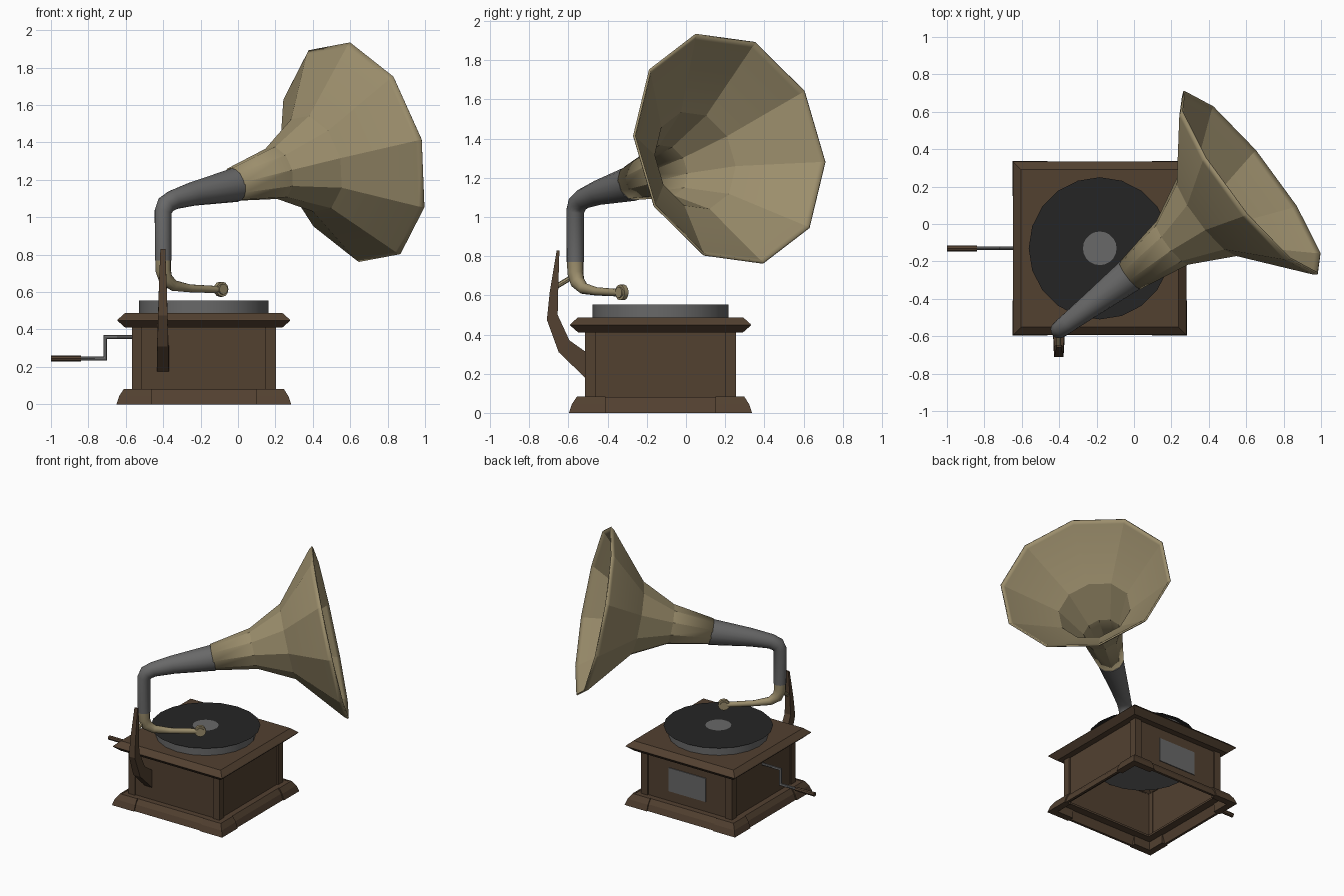
import bpy, bmesh, math
from mathutils import Vector

if "Cube" in bpy.data.objects:
    bpy.data.objects.remove(bpy.data.objects["Cube"])

CX, CY = -0.183, -0.13          # centre of the cabinet
AXIS = Vector((0.793, 0.609, 0))  # horizontal heading of arm and horn
SIDE = Vector((-0.609, 0.793, 0))


def material(name, rgb):
    m = bpy.data.materials.new(name)
    m.diffuse_color = (*rgb, 1)
    m.use_nodes = True
    m.node_tree.nodes["Principled BSDF"].inputs["Base Color"].default_value = m.diffuse_color
    return m


WOOD = material("wood", (0.085, 0.052, 0.03))
BRASS = material("brass", (0.33, 0.27, 0.15))
BLACK = material("black", (0.018, 0.018, 0.018))
STEEL = material("steel", (0.14, 0.14, 0.14))


def loft(name, rings, mat=None, start=True, end=True, closed=False, angle=None):
    """Skin a series of equal point rings."""
    bm = bmesh.new()
    vs = [[bm.verts.new(p) for p in r] for r in rings]
    n = len(vs[0])
    pairs = list(zip(vs, vs[1:])) + ([(vs[-1], vs[0])] if closed else [])
    for a, b in pairs:
        for i in range(n):
            j = (i + 1) % n
            bm.faces.new((a[i], a[j], b[j], b[i]))
    if start and not closed and len(vs) > 1:
        bm.faces.new(vs[0][::-1])
    if end and not closed:
        bm.faces.new(vs[-1])
    if len(vs) > 1:
        bmesh.ops.recalc_face_normals(bm, faces=bm.faces)
    me = bpy.data.meshes.new(name)
    bm.to_mesh(me)
    bm.free()
    ob = bpy.data.objects.new(name, me)
    bpy.context.collection.objects.link(ob)
    if mat:
        me.materials.append(mat)
    if angle:
        bpy.ops.object.select_all(action='DESELECT')
        ob.select_set(True)
        bpy.context.view_layer.objects.active = ob
        bpy.ops.object.shade_smooth_by_angle(angle=math.radians(angle))
    return ob


def square(h, z):
    return [(CX + sx * h, CY + sy * h, z) for sx, sy in ((-1, -1), (1, -1), (1, 1), (-1, 1))]


def box(name, x0, x1, y0, y1, z0, z1, mat=None):
    return loft(name, [[(x0, y0, z), (x1, y0, z), (x1, y1, z), (x0, y1, z)] for z in (z0, z1)], mat)


def corners(name, levels, reach, inner):
    """L-shaped corner pieces at the four cabinet corners; levels = (outer, z)."""
    for sx in (-1, 1):
        for sy in (-1, 1):
            loft(name, [[(CX + sx * x, CY + sy * y, z) for x, y in
                         ((a, a), (a, reach), (inner, reach), (inner, inner), (reach, inner), (reach, a))]
                        for a, z in levels], WOOD)


def tube(name, path, radii, side, mat=None, n=12, angle=40, **kw):
    """Round tube with mitred joints along a path in the plane normal to side."""
    path = [Vector(p) for p in path]
    rings = []
    for i, p in enumerate(path):
        a = (p - path[max(i - 1, 0)]).normalized()
        b = (path[min(i + 1, len(path) - 1)] - p).normalized()
        t = (a + b).normalized()
        up = t.cross(side) / max(t.dot(a), t.dot(b))
        rings.append([p + radii[i] * (math.cos(k) * side + math.sin(k) * up)
                      for k in (2 * math.pi * j / n for j in range(n))])
    return loft(name, rings, mat, angle=angle, **kw)


def disc(name, r, heights, mat=None, n=20):
    rings = [[(CX + r * math.cos(k), CY + r * math.sin(k), z)
              for k in (2 * math.pi * j / n for j in range(n))] for z in heights]
    return loft(name, rings, mat, angle=30)


# Cabinet: open-bottomed moulded base, walls and lid
loft("base_moulding", [square(h, z) for h, z in
     ((0.362, 0.08), (0.362, 0.065), (0.42, 0.065), (0.44, 0.0), (0.458, 0.0), (0.443, 0.045), (0.418, 0.08))],
     WOOD, closed=True)
loft("cabinet_walls", [square(0.374, 0.07), square(0.374, 0.42)], WOOD, start=False, end=False)
loft("lid", [square(h, z) for h, z in
     ((0.37, 0.41), (0.42, 0.41), (0.463, 0.448), (0.458, 0.455), (0.422, 0.487))], WOOD, start=False)
corners("base_corner", ((0.467, 0.0), (0.452, 0.045), (0.427, 0.083)), 0.28, 0.415)
corners("corner_post", ((0.385, 0.075), (0.385, 0.415)), 0.33, 0.371)

# Plain plate on the back wall
box("back_plate", CX - 0.157, CX + 0.157, CY + 0.37, CY + 0.38, 0.155, 0.335, STEEL)

# Turntable with paper-thin record and label
disc("platter", 0.347, (0.34, 0.554), STEEL)
disc("record", 0.38, (0.556,), BLACK)
disc("record_label", 0.09, (0.558,), STEEL)

# Crank
tube("crank_rod", [(-0.55, CY, 0.36), (-0.71, CY, 0.36), (-0.71, CY, 0.245), (-0.85, CY, 0.245)],
     [0.01] * 4, Vector((0, 1, 0)), STEEL, n=8)
tube("crank_handle", [(-0.84, CY, 0.245), (-1.0, CY, 0.245)], [0.016] * 2,
     Vector((0, 1, 0)), WOOD, n=8)

# Curved wooden bracket behind the arm: outer y, inner y with heights, half width
rings = []
for yo, zo, yi, zi, w in ((-0.51, 0.175, -0.51, 0.31, 0.032), (-0.65, 0.31, -0.595, 0.37, 0.029),
                          (-0.71, 0.475, -0.655, 0.5, 0.025), (-0.695, 0.62, -0.652, 0.63, 0.021),
                          (-0.66, 0.83, -0.646, 0.83, 0.013)):
    rings.append([(-0.402 - w, yo, zo), (-0.402 + w, yo, zo), (-0.402 + w, yi, zi), (-0.402 - w, yi, zi)])
loft("bracket", rings, WOOD)
tube("bracket_peg", [(-0.402, -0.67, 0.64), (-0.402, -0.57, 0.70)], [0.013] * 2,
     Vector((1, 0, 0)), BRASS, n=8)


def along(s, z):
    """Point on the vertical plane through the arm and horn."""
    return Vector((-0.40, -0.565, z)) + AXIS * s


# Tone arm and sound box
tube("tone_arm", [along(*p) for p in ((0, 0.775), (0, 0.715), (0.018, 0.668), (0.07, 0.635),
                                      (0.18, 0.62), (0.37, 0.613))],
     [0.042, 0.041, 0.037, 0.029, 0.021, 0.019], SIDE, BRASS)
head = along(0.39, 0.615)
for name, r, t in (("sound_box", 0.04, 0.013), ("sound_box_cap", 0.028, 0.022)):
    tube(name, [head - SIDE * t, head + SIDE * t], [r, r], AXIS, BRASS)

# Grey elbow pipe
tube("elbow_pipe", [along(*p) for p in ((0, 0.77), (0, 1.03), (0.018, 1.067), (0.065, 1.092),
                                        (0.20, 1.125), (0.485, 1.173))],
     [0.044, 0.046, 0.049, 0.052, 0.064, 0.092], SIDE, STEEL, n=16)

# Ten-sided flared horn with a narrow rolled lip
mouth = Vector((0.623, 0.221, 1.348))
normal = Vector((0.776, 0.597, 0.206)).normalized()
up = normal.cross(SIDE).normalized()
if up.z < 0:
    up = -up
rings = []
for t, r in ((0.0, 0.093), (0.35, 0.145), (0.64, 0.267), (0.97, 0.592), (1.0, 0.612)):
    c = mouth - normal * 0.83 * (1 - t)
    rings.append([c + r * (math.cos(k) * up + math.sin(k) * SIDE)
                  for k in (math.radians(36 * j - 11.5) for j in range(10))])
horn = loft("horn", rings, BRASS, start=False, end=False, angle=16)
solid = horn.modifiers.new("thickness", 'SOLIDIFY')
solid.thickness = 0.012
